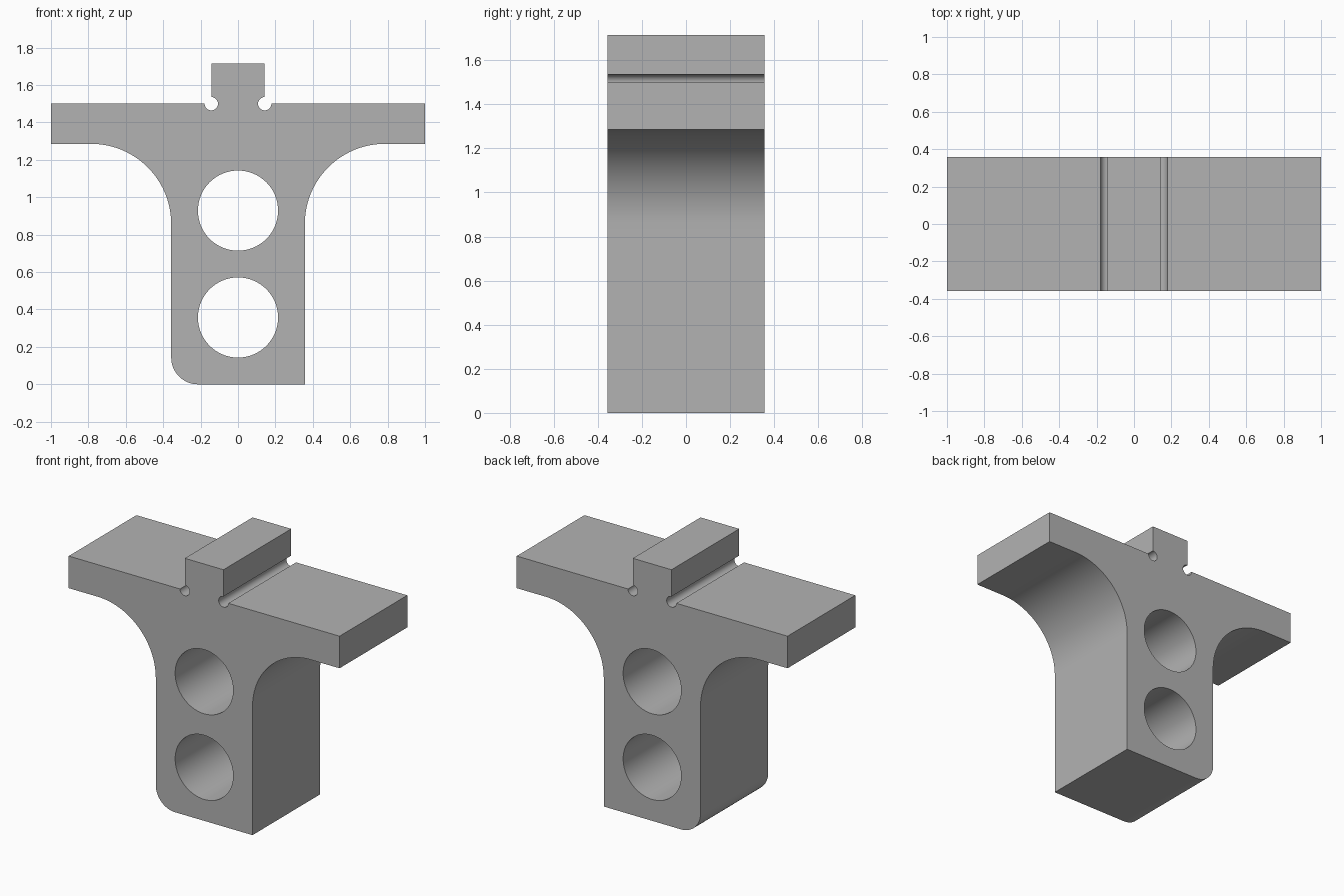
import bpy, bmesh
from math import cos, sin, radians

cube = bpy.data.objects.get("Cube")
if cube:
    bpy.data.objects.remove(cube)

U = 1 / 14          # module: the flange is 28 modules wide
DEPTH = 10 * U


def arc(cx, cz, r, start, end, steps):
    """Points on an arc in the XZ plane, angles in degrees."""
    angles = [radians(start + (end - start) * i / steps) for i in range(steps + 1)]
    return [(cx + r * cos(a), cz + r * sin(a)) for a in angles]


def add_loop(bm, points):
    """Closed edge loop in the XZ plane."""
    verts = [bm.verts.new((x * U, 0, z * U)) for x, z in points]
    return [bm.edges.new((v, verts[i - 1])) for i, v in enumerate(verts)]


# Half outline: stem fillet, flange end, relief groove, top tab
half = (arc(11, 12, 6, 180, 90, 24)
        + [(14, 18), (14, 21)]
        + arc(2, 21, 0.5, 0, -270, 24)
        + [(2, 24)])
mirrored = [(-x, z) for x, z in reversed(half)]
rounded_corner = arc(-3, 2, 2, 180, 270, 16)
outline = [(5, 0)] + half + mirrored + rounded_corner

# Fill the outline around the two bores
bm = bmesh.new()
edges = add_loop(bm, outline)
for height in (5, 13):
    edges += add_loop(bm, arc(0, height, 3, 0, 360, 64)[:-1])
bmesh.ops.triangle_fill(bm, use_beauty=True, use_dissolve=False,
                        edges=edges, normal=(0, -1, 0))
bmesh.ops.recalc_face_normals(bm, faces=bm.faces)
mesh = bpy.data.meshes.new("tee_bracket")
bm.to_mesh(mesh)
bm.free()

bracket = bpy.data.objects.new("tee_bracket", mesh)
bpy.context.collection.objects.link(bracket)

# Plain grey finish
grey = bpy.data.materials.new("plain_grey")
grey.use_nodes = True
colour = (0.45, 0.45, 0.45, 1)
grey.diffuse_color = colour
grey.node_tree.nodes["Principled BSDF"].inputs["Base Color"].default_value = colour
mesh.materials.append(grey)

# Thicken evenly to front and back, then smooth the curved walls
bpy.ops.object.select_all(action='DESELECT')
bracket.select_set(True)
bpy.context.view_layer.objects.active = bracket
solid = bracket.modifiers.new("thickness", 'SOLIDIFY')
solid.thickness = DEPTH
solid.offset = 0
bpy.ops.object.modifier_apply(modifier=solid.name)

bm = bmesh.new()
bm.from_mesh(mesh)
bmesh.ops.recalc_face_normals(bm, faces=bm.faces)
bm.to_mesh(mesh)
bm.free()
bpy.ops.object.shade_smooth_by_angle(angle=radians(30))
